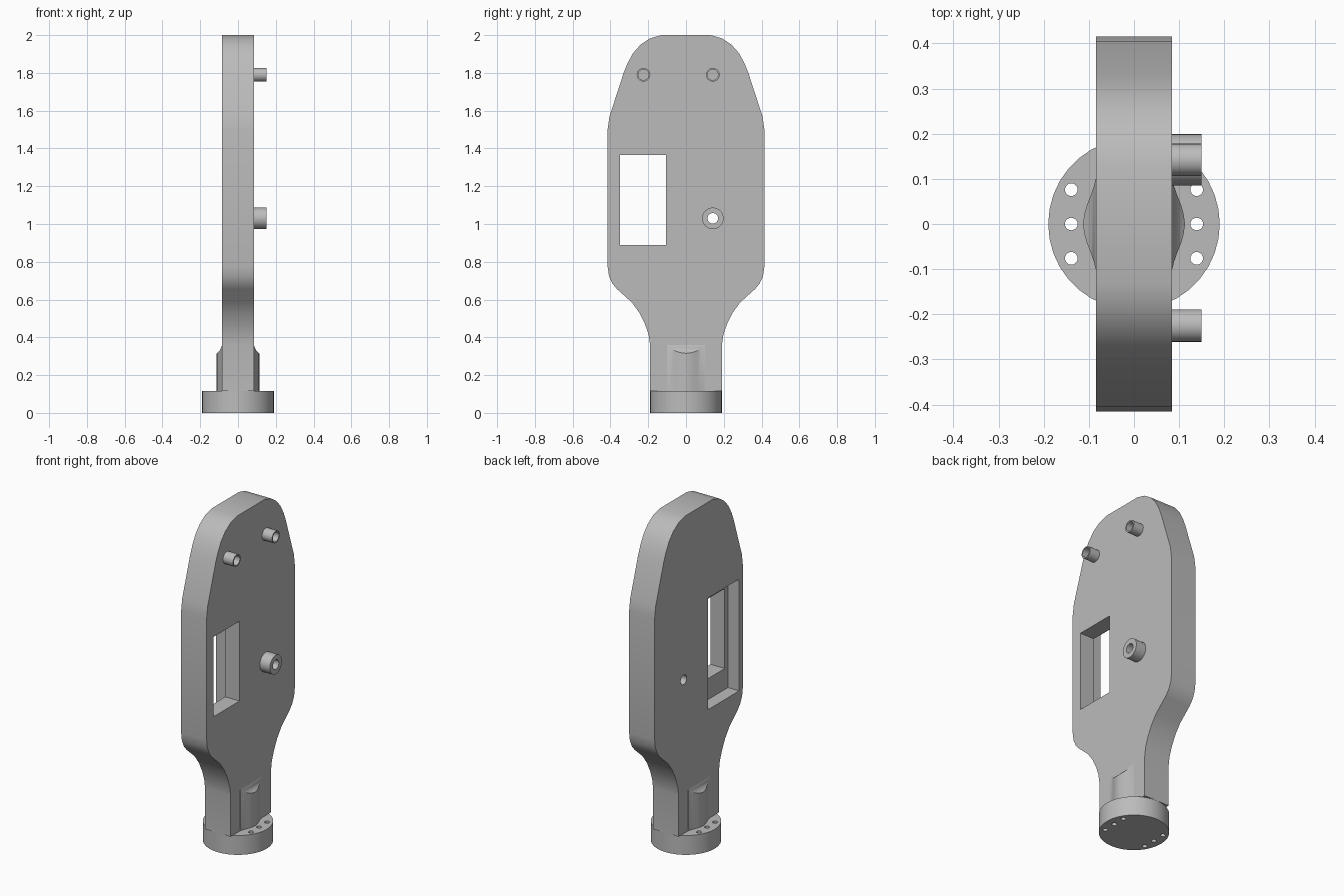
import bpy, bmesh, math
from mathutils import Matrix, Vector

cube = bpy.data.objects.get("Cube")
if cube:
    bpy.data.objects.remove(cube, do_unlink=True)

GREY = (0.5, 0.5, 0.5, 1)
metal = bpy.data.materials.new("grey metal")
metal.use_nodes = True
metal.diffuse_color = GREY
metal.node_tree.nodes["Principled BSDF"].inputs["Base Color"].default_value = GREY

HALF = 0.084      # half thickness of the plate
BASE_TOP = 0.115
PEG_END = 0.15


def finish(name, bm):
    bmesh.ops.recalc_face_normals(bm, faces=bm.faces)
    mesh = bpy.data.meshes.new(name)
    bm.to_mesh(mesh)
    bm.free()
    mesh.materials.append(metal)
    obj = bpy.data.objects.new(name, mesh)
    bpy.context.collection.objects.link(obj)
    return obj


def prism(name, points, direction):
    """Extrude a closed outline of 3D points along a vector."""
    bm = bmesh.new()
    face = bm.faces.new([bm.verts.new(p) for p in points])
    new = bmesh.ops.extrude_face_region(bm, geom=[face])["geom"]
    moved = [v for v in new if isinstance(v, bmesh.types.BMVert)]
    bmesh.ops.translate(bm, verts=moved, vec=direction)
    return finish(name, bm)


def box(name, low, high):
    (x0, y0, z0), (x1, y1, z1) = low, high
    outline = [(x0, y0, z0), (x0, y1, z0), (x0, y1, z1), (x0, y0, z1)]
    return prism(name, outline, (x1 - x0, 0, 0))


def cylinder(name, start, length, radius, axis, sides=32):
    """Cylinder starting at a point and running along the x or z axis."""
    bm = bmesh.new()
    turn = Matrix.Rotation(math.pi / 2, 4, 'Y') if axis == 'X' else Matrix()
    place = Matrix.Translation(Vector(start)) @ turn @ Matrix.Translation((0, 0, length / 2))
    bmesh.ops.create_cone(bm, cap_ends=True, segments=sides, radius1=radius,
                          radius2=radius, depth=length, matrix=place)
    return finish(name, bm)


def combine(target, tools, operation='DIFFERENCE'):
    """Apply booleans to the target and remove the tools."""
    for tool in tools:
        tool.hide_render = True
        mod = target.modifiers.new("cut", 'BOOLEAN')
        mod.operation, mod.object, mod.solver = operation, tool, 'EXACT'
        bpy.context.view_layer.objects.active = target
        bpy.ops.object.modifier_apply(modifier=mod.name)
        bpy.data.objects.remove(tool, do_unlink=True)


# Paddle-shaped plate: right half outline mirrored to the left
half = [(0.19, BASE_TOP), (0.19, 0.36), (0.198, 0.415), (0.217, 0.47), (0.247, 0.53),
        (0.287, 0.585), (0.365, 0.655), (0.39, 0.685), (0.408, 0.725), (0.415, 0.775),
        (0.415, 1.5), (0.405, 1.57), (0.33, 1.8), (0.31, 1.85), (0.28, 1.905),
        (0.24, 1.95), (0.19, 1.983), (0.13, 2.0)]
outline = half + [(-y, z) for y, z in reversed(half)]
plate = prism("plate", [(-HALF, y, z) for y, z in outline], (2 * HALF, 0, 0))

# Window with a wider recess on the back side, and the through hole
combine(plate, [
    box("window_cutter", (-0.2, -0.35, 0.89), (0.2, -0.105, 1.365)),
    box("recess_cutter", (-0.2, -0.38, 0.765), (-0.01, -0.085, 1.43)),
    cylinder("hole_cutter", (-0.2, 0.142, 1.03), 0.6, 0.028, 'X'),
])

# Hollow pegs on one side of the plate
pegs = []
for name, y, z, outer, inner in (("upper_front_peg", -0.225, 1.79, 0.036, 0.028),
                                 ("upper_rear_peg", 0.142, 1.79, 0.036, 0.028),
                                 ("lower_peg", 0.142, 1.03, 0.057, 0.028)):
    peg = cylinder(name, (HALF, y, z), PEG_END - HALF, outer, 'X')
    combine(peg, [cylinder("bore_cutter", (HALF - 0.1, y, z), 0.4, inner, 'X')])
    pegs.append(peg)

# Rounded neck swell on both faces, with a sloping top
ribs = []
swell = [(0.0, 0.1), (0.085, 0.1), (0.089, 0.083), (0.096, 0.063), (0.104, 0.043),
         (0.11, 0.022), (0.113, 0.0)]
swell += [(x, -y) for x, y in reversed(swell[:-1])]
slope = [(0.0, 0.1), (0.2, 0.1), (0.2, 0.31), (0.113, 0.315), (0.1, 0.326),
         (0.09, 0.342), (0.084, 0.36), (0.0, 0.36)]
for side, name in ((1, "left_neck_swell"), (-1, "right_neck_swell")):
    rib = prism(name, [(side * x, y, BASE_TOP) for x, y in swell], (0, 0, 0.4))
    cap = prism("slope_cutter", [(side * x, -0.3, z) for x, z in slope], (0, 0.6, 0))
    combine(rib, [cap], 'INTERSECT')
    ribs.append(rib)

# Round base flange with two rows of screw holes
base = cylinder("base_flange", (0, 0, 0), BASE_TOP, 0.19, 'Z', 36)
combine(base, [cylinder("screw_cutter", (x, y, -0.1), 0.4, 0.014, 'Z', 20)
               for x in (-0.139, 0.139) for y in (-0.076, 0, 0.076)])

# Smooth curved walls, keep hard edges
for obj in [plate, base] + pegs + ribs:
    bpy.ops.object.select_all(action='DESELECT')
    obj.select_set(True)
    bpy.context.view_layer.objects.active = obj
    bpy.ops.object.shade_smooth_by_angle(angle=math.radians(30))
